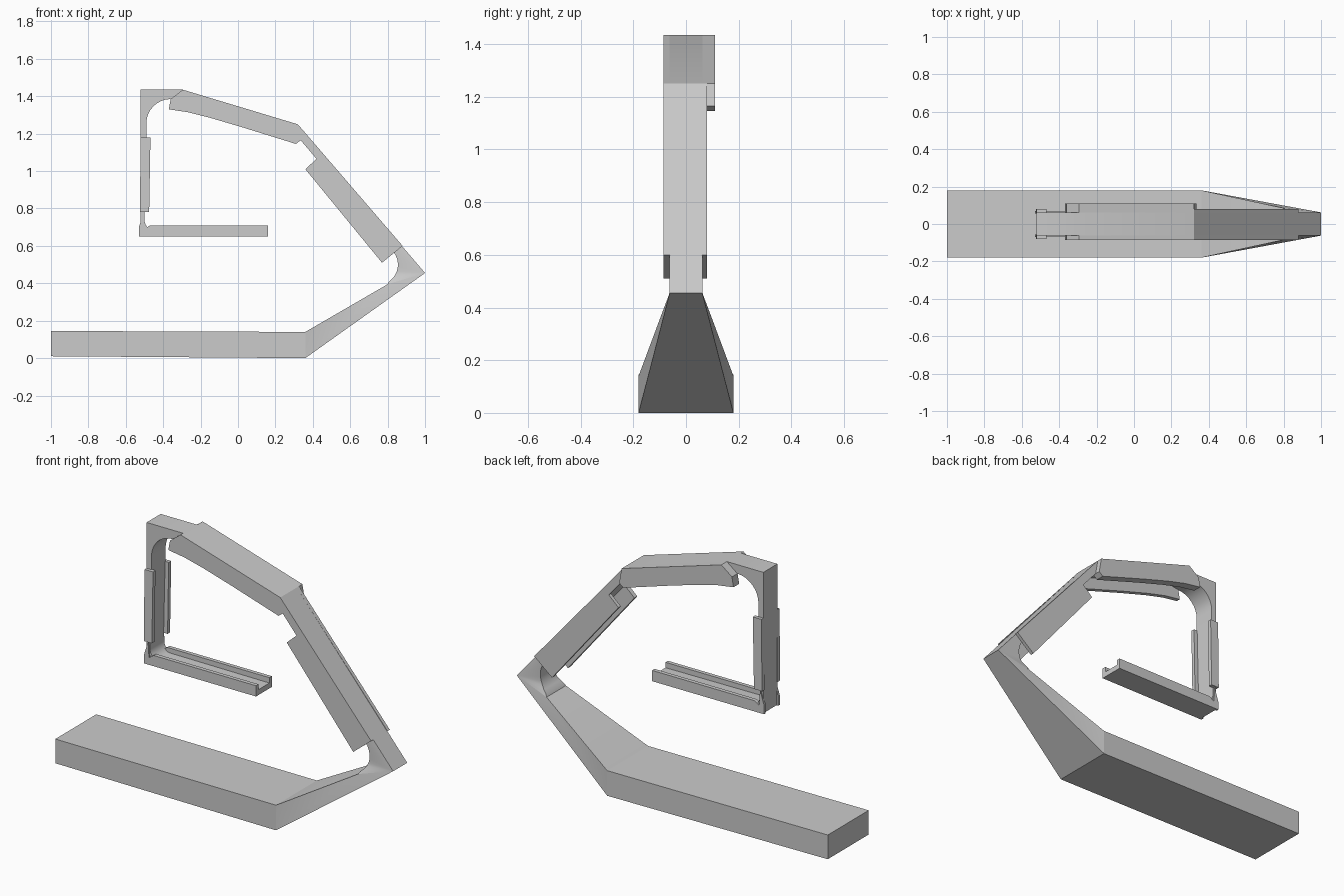
import bpy, bmesh, math

if "Cube" in bpy.data.objects:
    bpy.data.objects.remove(bpy.data.objects["Cube"], do_unlink=True)

grey = bpy.data.materials.new("plain grey")
grey.use_nodes = True
grey.diffuse_color = (0.6, 0.6, 0.6, 1)
grey.node_tree.nodes["Principled BSDF"].inputs["Base Color"].default_value = grey.diffuse_color


def arc(cx, cz, radius, start, end, steps=8):
    """Points of a circular arc in the side plane."""
    angles = [math.radians(start + (end - start) * i / steps) for i in range(steps + 1)]
    return [(cx + radius * math.cos(a), cz + radius * math.sin(a)) for a in angles]


def slab(name, profile, low, high):
    """Side profile stretched from low to high in y; each limit is a function of x and z."""
    bm = bmesh.new()
    front = [bm.verts.new((x, low(x, z), z)) for x, z in profile]
    back = [bm.verts.new((x, high(x, z), z)) for x, z in profile]
    count = len(profile)
    caps = [bm.faces.new(front), bm.faces.new(back[::-1])]
    for i in range(count):
        j = (i + 1) % count
        bm.faces.new((front[j], front[i], back[i], back[j]))
    # The concave caps need valid normals before they are cut into triangles
    bm.normal_update()
    bmesh.ops.triangulate(bm, faces=caps, ngon_method="EAR_CLIP")
    bmesh.ops.recalc_face_normals(bm, faces=bm.faces)
    mesh = bpy.data.meshes.new(name)
    bm.to_mesh(mesh)
    bm.free()
    mesh.materials.append(grey)
    obj = bpy.data.objects.new(name, mesh)
    bpy.context.collection.objects.link(obj)
    bpy.ops.object.select_all(action="DESELECT")
    obj.select_set(True)
    bpy.context.view_layer.objects.active = obj
    bpy.ops.object.shade_smooth_by_angle(angle=math.radians(25))


def mirrored(name, profile, half_width):
    slab(name, profile, lambda x, z: -half_width(x, z), half_width)


def flanges(name, profile, inner, front, back):
    """Pair of side walls around the inner strip."""
    slab("front_" + name, profile, lambda x, z: -front, lambda x, z: -inner)
    slab("back_" + name, profile, lambda x, z: inner, lambda x, z: back)


# Base bar and the tapering arm that rises from it
mirrored("base_bar", [(-1, 0.01), (0.36, 0), (0.36, 0.14), (-1, 0.145)], lambda x, z: 0.18)
mirrored("tapered_arm", [(0.36, 0), (1, 0.455), (0.8, 0.395), (0.36, 0.14)],
         lambda x, z: 0.18 if x < 0.4 else 0.062 if x > 0.9 else 0.085)

# Continuous inner strip through all joints
outer = [(1, 0.455), (0.32, 1.25), (-0.295, 1.435), (-0.52, 1.435), (-0.52, 0.65), (0.16, 0.65)]
inner = [(0.16, 0.68), *arc(-0.44, 0.74, 0.06, 250, 180), (-0.49, 1.18),
         *arc(-0.36, 1.255, 0.13, 180, 90), (-0.29, 1.395), (0.29, 1.22),
         (0.335, 1.165), (0.42, 1.065), *arc(0.745, 0.5, 0.11, 40, -55), (0.8, 0.395)]
mirrored("inner_strip", outer + inner,
         lambda x, z: 0.062 + (max(0, 0.45 - z) * 0.42 if 0.7 < x < 0.9 else 0))

# Side walls of the sloping rear link
flanges("rear_link_wall", [(0.88, 0.6), (0.77, 0.51), (0.36, 1.01), (0.42, 1.065),
                           (0.335, 1.165), (0.32, 1.25)], 0.06, 0.085, 0.08)

# Side walls of the top link, with a gently bowed lower edge
flanges("top_link_wall", [(-0.295, 1.435), (-0.36, 1.385), (-0.37, 1.33), (-0.27, 1.315),
                          (-0.15, 1.285), (0.02, 1.235), (0.31, 1.145), (0.335, 1.165),
                          (0.32, 1.25)], 0.06, 0.085, 0.11)

# Side walls of the upright link
flanges("upright_wall", [(-0.525, 0.78), (-0.475, 0.78), (-0.468, 1.18), (-0.52, 1.18)],
        0.058, 0.08, 0.08)

# Small gussets at the lower corner
flanges("corner_gusset", [(-0.53, 0.65), (-0.5, 0.65), (-0.5, 0.69), (-0.505, 0.78),
                          (-0.53, 0.7)], 0.055, 0.07, 0.07)

# Side walls of the lower tray
flanges("tray_wall", [(-0.5, 0.65), (0.16, 0.65), (0.16, 0.71), (-0.47, 0.71), (-0.5, 0.69)],
        0.048, 0.07, 0.07)
